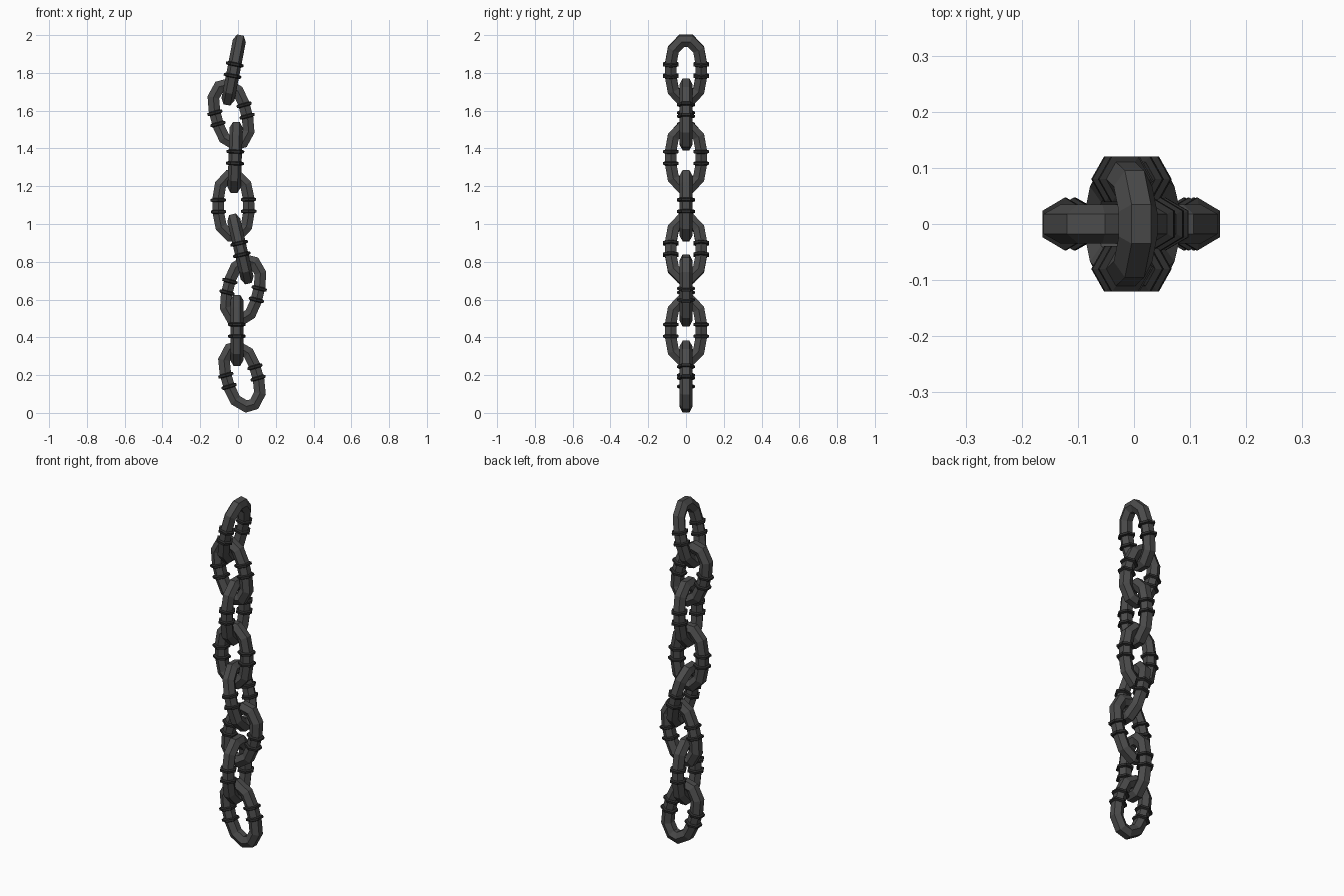
import bpy, bmesh
from math import radians, cos, sin, pi
from mathutils import Vector, Matrix

if "Cube" in bpy.data.objects:
    bpy.data.objects.remove(bpy.data.objects["Cube"])


def material(name, v):
    m = bpy.data.materials.new(name)
    m.diffuse_color = (v, v, v, 1)
    m.use_nodes = True
    m.node_tree.nodes["Principled BSDF"].inputs["Base Color"].default_value = m.diffuse_color
    return m


iron = material("dark_iron", 0.07)
black = material("black_iron", 0.025)

TUBE_R, RING_R, SIDE_X = 0.035, 0.047, 0.08


def make_mesh(name, rings, closed, mat):
    """Skin a list of equal-length vertex rings."""
    bm = bmesh.new()
    rows = [[bm.verts.new(p) for p in ring] for ring in rings]
    n, k = len(rows), len(rows[0])
    for i in range(n if closed else n - 1):
        a, b = rows[i], rows[(i + 1) % n]
        for j in range(k):
            bm.faces.new((a[j], a[(j + 1) % k], b[(j + 1) % k], b[j]))
    bmesh.ops.recalc_face_normals(bm, faces=bm.faces)
    me = bpy.data.meshes.new(name)
    bm.to_mesh(me)
    bm.free()
    me.materials.append(mat)
    return me


def hexagon(center, out, side, r):
    # flat face points outward, corners point sideways
    return [center + r * (out * sin(j * pi / 3) + side * cos(j * pi / 3)) for j in range(6)]


# Link body: hexagonal tube swept round a faceted oval in the XZ plane
quarter = [(0.022, 0.158), (0.067, 0.111), (SIDE_X, 0.04)]
half = quarter + [(x, -z) for x, z in reversed(quarter)]
path = [Vector((x, 0, z)) for x, z in half + [(-x, -z) for x, z in half]]
Y = Vector((0, 1, 0))
sections = []
for i, p in enumerate(path):
    d0 = (p - path[i - 1]).normalized()
    d1 = (path[(i + 1) % len(path)] - p).normalized()
    t = (d0 + d1).normalized()
    out = Y.cross(t).normalized()
    if out.dot(p) < 0:
        out = -out
    sections.append(hexagon(p, out / t.dot(d0), Y, TUBE_R))
link_mesh = make_mesh("link", sections, True, iron)

# Raised band: short bevelled hexagonal collar
X = Vector((1, 0, 0))
band_profile = [(0.033, -0.011), (RING_R, -0.006), (RING_R, 0.006), (0.033, 0.011)]
band_mesh = make_mesh("band", [hexagon(Vector((0, 0, z)), X, Y, r) for r, z in band_profile],
                      True, black)

# Chain: centre x, centre z, tilt in degrees; links alternate by a quarter turn
chain = [(-0.023, 1.815, 11), (-0.037, 1.58, -15), (-0.015, 1.352, 2), (-0.024, 1.097, -1),
         (0.013, 0.868, -13), (0.027, 0.648, 14), (-0.006, 0.437, 0), (0.021, 0.192, -16)]
for n, (x, z, tilt) in enumerate(chain, 1):
    frame = Matrix.Translation((x, 0, z)) @ Matrix.Rotation(radians(tilt), 4, 'Y')
    if n % 2:
        frame = frame @ Matrix.Rotation(pi / 2, 4, 'Z')
    parts = [(f"link_{n}", link_mesh, Matrix())]
    for sx in (-1, 1):
        for sz in (-1, 1):
            parts.append((f"band_{n}", band_mesh, Matrix.Translation((sx * SIDE_X, 0, sz * 0.031))))
    for name, me, local in parts:
        ob = bpy.data.objects.new(name, me)
        ob.matrix_world = frame @ local
        bpy.context.collection.objects.link(ob)
